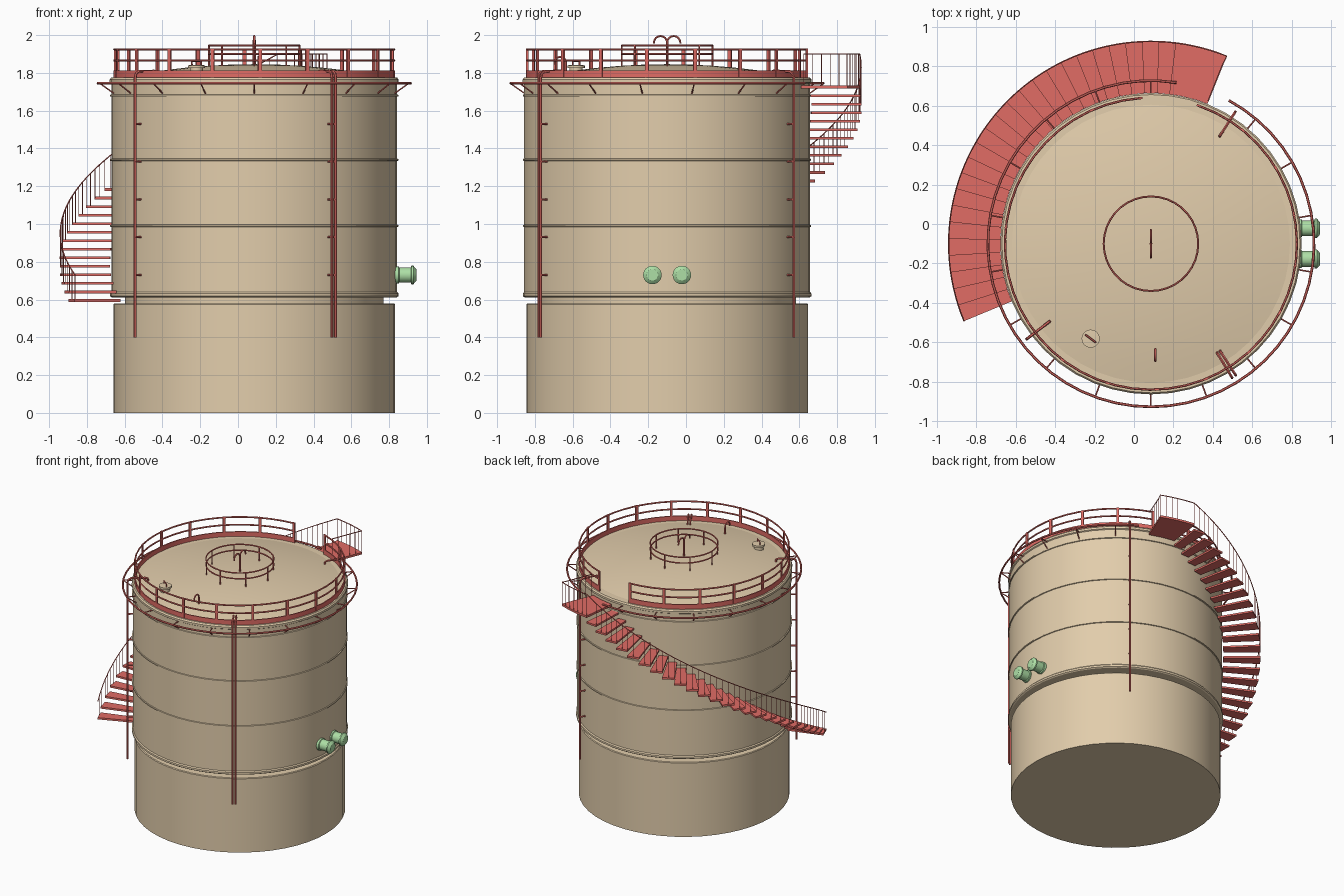
import bpy, bmesh, math
from mathutils import Vector, Matrix

if "Cube" in bpy.data.objects:
    bpy.data.objects.remove(bpy.data.objects["Cube"])

CX, CY = 0.086, -0.1          # tank axis


def material(name, rgb):
    m = bpy.data.materials.new(name)
    m.diffuse_color = (*rgb, 1)
    m.use_nodes = True
    m.node_tree.nodes["Principled BSDF"].inputs["Base Color"].default_value = m.diffuse_color
    return m


TAN = material("tan_paint", (0.76, 0.61, 0.41))
RED = material("red_paint", (0.75, 0.15, 0.13))
GREEN = material("green_paint", (0.42, 0.74, 0.38))


def pol(r, deg, z):
    a = math.radians(deg)
    return Vector((CX + r * math.cos(a), CY + r * math.sin(a), z))


def dome(r):
    return 1.846 - 0.14 * r * r


def finish(ob, mat):
    ob.data.materials.clear()
    ob.data.materials.append(mat)
    bpy.ops.object.select_all(action='DESELECT')
    ob.select_set(True)
    bpy.context.view_layer.objects.active = ob
    bpy.ops.object.shade_smooth_by_angle(angle=math.radians(30))
    return ob


def from_bmesh(name, bm, mat):
    bmesh.ops.recalc_face_normals(bm, faces=bm.faces)
    me = bpy.data.meshes.new(name)
    bm.to_mesh(me)
    bm.free()
    ob = bpy.data.objects.new(name, me)
    bpy.context.collection.objects.link(ob)
    return finish(ob, mat)


def lathe(name, profile, mat, n=48, xf=Matrix.Translation((CX, CY, 0))):
    """Spin (radius, height) points around an axis."""
    bm = bmesh.new()
    vs = [bm.verts.new((r, 0, z)) for r, z in profile]
    es = [bm.edges.new(p) for p in zip(vs, vs[1:])]
    bmesh.ops.spin(bm, geom=vs + es, cent=(0, 0, 0), axis=(0, 0, 1),
                   angle=2 * math.pi, steps=n, use_duplicate=False)
    bmesh.ops.remove_doubles(bm, verts=bm.verts, dist=1e-5)
    bm.transform(xf)
    return from_bmesh(name, bm, mat)


def sectors(name, parts, mat):
    """Solid ring segments: (r0, r1, start, end, z0, z1, steps)."""
    bm = bmesh.new()
    for r0, r1, a0, a1, z0, z1, n in parts:
        rings = []
        for i in range(n + 1):
            a = a0 + (a1 - a0) * i / n
            rings.append([bm.verts.new(pol(r, a, z)) for r, z in
                          ((r0, z0), (r1, z0), (r1, z1), (r0, z1))])
        for p, q in zip(rings, rings[1:]):
            for k in range(4):
                bm.faces.new((p[k], p[(k + 1) % 4], q[(k + 1) % 4], q[k]))
        bm.faces.new(rings[0])
        bm.faces.new(rings[-1])
    return from_bmesh(name, bm, mat)


def pipes(name, paths, radius, mat, cyclic=False, res=1):
    """Round bars along each path, joined in one mesh."""
    cu = bpy.data.curves.new(name, 'CURVE')
    cu.dimensions = '3D'
    cu.bevel_depth, cu.bevel_resolution, cu.use_fill_caps = radius, res, True
    for path in paths:
        s = cu.splines.new('POLY')
        s.points.add(len(path) - 1)
        for pt, co in zip(s.points, path):
            pt.co = (*co, 1)
        s.use_cyclic_u = cyclic
    ob = bpy.data.objects.new(name, cu)
    bpy.context.collection.objects.link(ob)
    bpy.ops.object.select_all(action='DESELECT')
    ob.select_set(True)
    bpy.context.view_layer.objects.active = ob
    bpy.ops.object.convert(target='MESH')
    return finish(bpy.context.object, mat)


def arc(r, a0, a1, z, n=48):
    return [pol(r, a0 + (a1 - a0) * i / n, z) for i in range(n + 1)]


# base, recessed neck, shell and its bands
lathe("base", [(0, 0), (0.745, 0), (0.745, 0.575), (0.74, 0.58), (0, 0.58)], TAN)
lathe("neck", [(0, 0.575), (0.683, 0.575), (0.683, 0.62), (0, 0.62)], TAN)
lathe("shell", [(0, 0.612), (0.755, 0.612), (0.764, 0.618), (0.764, 0.632), (0.757, 0.64),
                (0.757, 1.745), (0.765, 1.75), (0.765, 1.765), (0.757, 1.775),
                (0.73, 1.776), (0, 1.776)], TAN)
for i, z in enumerate((0.99, 1.34, 1.68)):
    lathe(f"shell_band_{i}", [(0.755, z - .007), (0.763, z - .004), (0.763, z + .004),
                              (0.755, z + .007)], TAN)
# domed roof
lathe("roof", [(0.74, 1.765)] + [(r, dome(r)) for r in (.735, .63, .5, .37, .24, .12, 0)], TAN)

# roof edge guard rail, open where the stair arrives
G0, G1 = 94, 431
sectors("toe_board", [(0.738, 0.746, G0, G1, 1.772, 1.812, 46)], RED)
pipes("guard_rails", [arc(0.741, G0, G1, z) for z in (1.865, 1.925)], 0.006, RED)
posts = []
for i in range(18):
    a = G0 + (G1 - G0) * i / 17
    posts.append((0.736, 0.747, a - .75, a + .75, 1.775, 1.93, 1))
sectors("guard_posts", posts, RED)

# centre guard ring
R = 0.24
pipes("centre_rails", [arc(R, 0, 350, z, 35) for z in (1.9, 1.945)], 0.005, RED, True)
pipes("centre_posts", [[pol(R, a, 1.83), pol(R, a, 1.947)] for a in range(0, 360, 45)], 0.005, RED)


# goosenecks on the roof
def hook(x, y0, y1, zb, zt, zend):
    c, h = (y0 + y1) / 2, (y0 - y1) / 2
    bend = [Vector((x, c + h * math.cos(t), zt + abs(h) * math.sin(t)))
            for t in (math.pi * i / 8 for i in range(9))]
    return [Vector((x, y0, zb))] + bend + [Vector((x, y1, zend))]


pipes("vent_mast", [[(CX, CY, 1.83), (CX, CY, 1.975)]], 0.008, RED)
pipes("vent_goosenecks", [hook(CX, CY, CY + s * 0.07, 1.95, 1.96, 1.955) for s in (-1, 1)], 0.006, RED)
pipes("roof_gooseneck", [hook(0.108, -0.635, -0.695, 1.79, 1.855, 1.845)], 0.006, RED)

# roof hatch with handle
lathe("hatch", [(0, 1.79), (0.035, 1.79), (0.035, 1.825), (0.046, 1.825), (0.046, 1.84), (0, 1.843)],
      TAN, 20, Matrix.Translation((-0.22, -0.582, 0)))
H = Vector((-0.22, -0.582, 0))
pipes("hatch_handle", [[H + Vector((-s * .8, s * .6, z)) for s, z in
                        ((-.03, 1.84), (-.03, 1.862), (.03, 1.862), (.03, 1.84))]], 0.005, RED)

# spray ring below the roof edge, with sloping brackets
A0, A1 = 81, 421.5
pipes("spray_ring", [arc(0.828, A0, A1, 1.745, 54)], 0.007, RED)
angles = [a for a in range(90, 430, 20)]
pipes("ring_brackets", [[pol(0.828, a, 1.743), pol(0.755, a, 1.692)] for a in angles] +
      [[pol(0.828, a, 1.745), pol(0.755, a, 1.745)] for a in angles], 0.004, RED)

# riser pipes that bend over the roof edge, with wall clamps
risers, clamps = [], []
for a in (217.5, -58.8, -57.2, 57.4):
    risers.append([pol(r, a, z) for r, z in
                   ((.795, .4), (.795, 1.775), (.788, 1.797), (.77, 1.808), (.67, 1.81),
                    (.652, 1.805), (.648, 1.785))])
    clamps += [[pol(.8, a, z), pol(.75, a, z)] for z in (.73, .93, 1.13, 1.33, 1.53)]
pipes("riser_pipes", risers, 0.0075, RED)
pipes("riser_clamps", clamps, 0.006, RED)

# spiral stair: treads climb clockwise to a landing
RI, RO, N = 0.765, 1.03, 25
S0, S1, Z0, Z1 = 202.5, 83.0, 0.595, 1.725
step, rise = (S0 - S1) / N, (Z1 - Z0) / N
treads = [(RI, RO, S0 - i * step, S0 - (i + 1) * step - .2, Z0 + i * rise - .007,
           Z0 + i * rise + .007, 1) for i in range(N)]
sectors("stair_treads", treads, RED)
sectors("stair_landing", [(RI, RO, S1, 68, Z1 - .008, Z1 + .008, 4)], RED)

# stair hand rail and thin balusters
rail, bal = [], []
for i in range(2 * N + 1):
    a = S0 - i * step / 2
    z = Z0 + i * rise / 2
    top = z + 0.135 + 0.04 * i / (2 * N)
    rail.append(pol(RO - .003, a, top))
    bal.append([pol(RO - .003, a, Z0 + min(i // 2, N) * rise), rail[-1]])
for a in (80.5, 78, 75.5, 73, 70.5, 68):
    rail.append(pol(RO - .003, a, 1.9))
    bal.append([pol(RO - .003, a, Z1), rail[-1]])
for r in (.98, .93, .88, .83, .78):
    rail.append(pol(r, 68.2, 1.9))
    bal.append([pol(r, 68.2, Z1), rail[-1]])
pipes("stair_rail", [rail], 0.0035, RED)
pipes("stair_balusters", bal, 0.0018, RED, res=0)

# pair of flanged nozzles on the right side
for i, y in enumerate((-0.178, -0.022)):
    xf = Matrix.Translation((0.82, y, 0.73)) @ Matrix.Rotation(math.pi / 2, 4, 'Y')
    lathe(f"nozzle_{i}", [(0, 0), (.046, 0), (.046, .03), (.04, .034), (.04, .095), (.049, .098),
                          (.049, .108), (.036, .12), (.03, .124), (0, .124)], GREEN, 24, xf)
